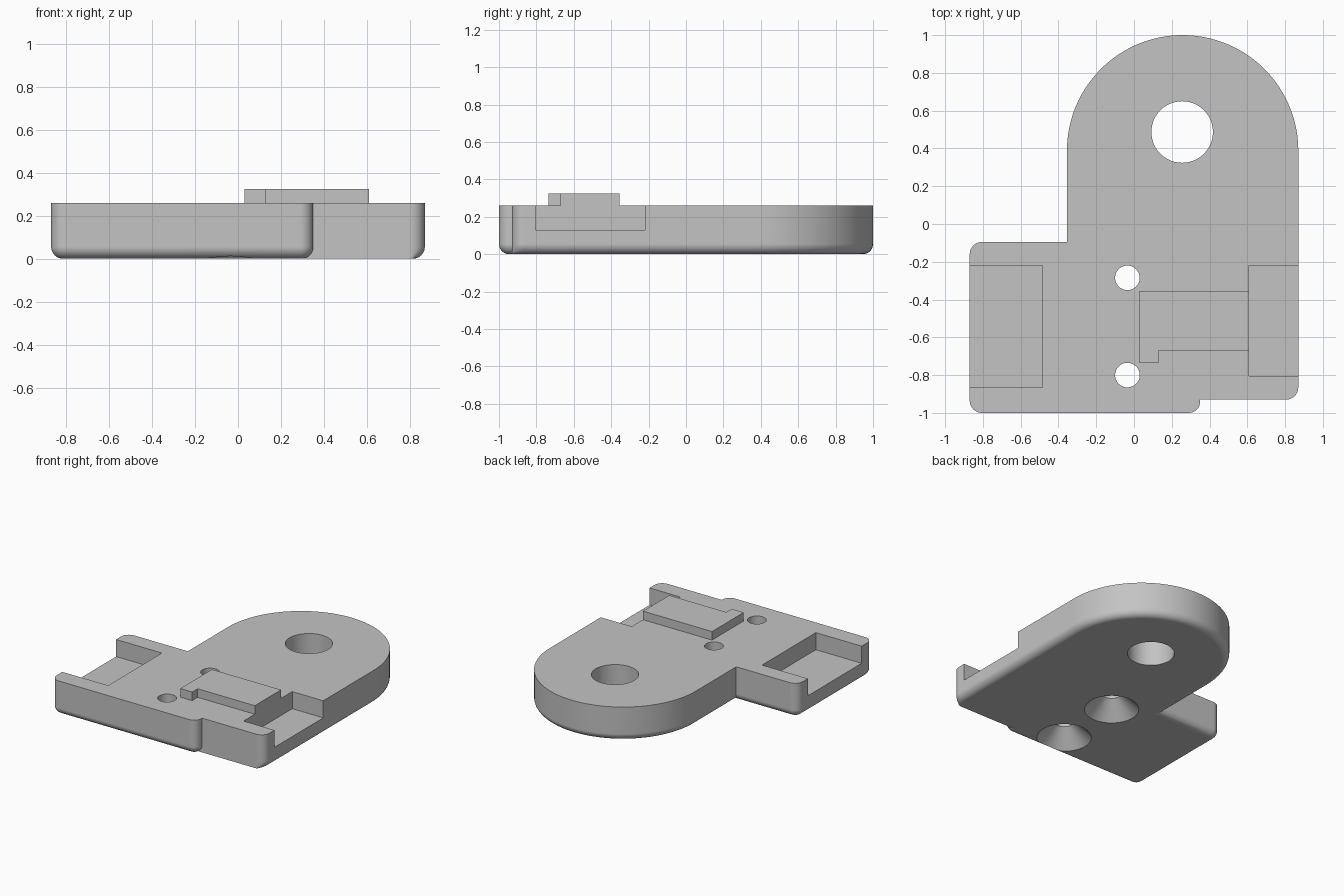
import bpy, bmesh, math

if "Cube" in bpy.data.objects:
    bpy.data.objects.remove(bpy.data.objects["Cube"], do_unlink=True)

grey = bpy.data.materials.new("plain_grey")
grey.use_nodes = True
grey.diffuse_color = (0.55, 0.55, 0.55, 1)
grey.node_tree.nodes["Principled BSDF"].inputs["Base Color"].default_value = (0.55, 0.55, 0.55, 1)

THICK, FILLET, CORNER = 0.26, 0.055, 0.065
XMAX, STEP_X, STEP_Y = 0.87, 0.35, -0.93
LOBE_X, SHOULDER_Y = -0.355, -0.095


def loft(name, rings):
    """Closed solid from stacked rings of (x, y, z) points."""
    bm = bmesh.new()
    loops = [[bm.verts.new(p) for p in ring] for ring in rings]
    n = len(loops[0])
    for low, high in zip(loops, loops[1:]):
        for i in range(n):
            j = (i + 1) % n
            bm.faces.new((low[i], low[j], high[j], high[i]))
    bm.faces.new(loops[0][::-1])
    bm.faces.new(loops[-1])
    bmesh.ops.recalc_face_normals(bm, faces=bm.faces)
    mesh = bpy.data.meshes.new(name)
    bm.to_mesh(mesh)
    bm.free()
    mesh.materials.append(grey)
    obj = bpy.data.objects.new(name, mesh)
    bpy.context.collection.objects.link(obj)
    return obj


def prism(name, points, z0, z1):
    return loft(name, [[(x, y, z) for x, y in points] for z in (z0, z1)])


def box(name, x0, x1, y0, y1, z0, z1):
    return prism(name, [(x0, y0), (x1, y0), (x1, y1), (x0, y1)], z0, z1)


def arc(cx, cy, rx, ry, start, end, steps):
    angles = [math.radians(start + (end - start) * i / steps) for i in range(steps + 1)]
    return [(cx + rx * math.cos(a), cy + ry * math.sin(a)) for a in angles]


def turned(name, cx, cy, profile):
    """Round solid from (radius, z) pairs."""
    return loft(name, [[(x, y, z) for x, y in arc(cx, cy, r, r, 0, 352.5, 47)]
                       for r, z in profile])


def outline(d):
    """Plate outline, drawn in by d; the stepped front edge stays put."""
    c, r = CORNER, CORNER - d
    lobe_r = (XMAX - LOBE_X) / 2
    pts = arc(-XMAX + c, -1 + c, r, r, 180, 270, 8)
    pts += arc(STEP_X - 0.06, -0.94, 0.06 - d, 0.06 - d, 270, 360, 8)
    pts += [(STEP_X - d, STEP_Y)]
    pts += arc(XMAX - c, STEP_Y + c, r, c, 270, 360, 8)
    pts += arc(XMAX - lobe_r, 1 - lobe_r, lobe_r - d, lobe_r - d, 0, 180, 64)
    pts += [(LOBE_X + d, SHOULDER_Y - d)]
    pts += arc(-XMAX + c, SHOULDER_Y - c, r, r, 90, 180, 8)
    return pts


# Plate with a rounded lower edge
rings = []
for i in range(9):
    a = math.radians(90 * i / 8)
    inset, z = FILLET * (1 - math.sin(a)), FILLET * (1 - math.cos(a))
    rings.append([(x, y, z) for x, y in outline(inset)])
rings.append([(x, y, THICK) for x, y in outline(0)])
plate = loft("base_plate", rings)

# Side pockets, main hole and countersunk screw holes
cutters = [
    box("right_pocket", -1, -0.485, -0.865, -0.22, THICK / 2, 0.5),
    box("left_pocket", 0.61, 1, -0.805, -0.22, THICK / 2, 0.5),
    turned("main_hole", 0.255, 0.487, [(0.163, -0.1), (0.163, 0.5)]),
]
for y in (-0.285, -0.80):
    cutters.append(turned("screw_hole", -0.035, y,
                          [(0.29, -0.1), (0.065, 0.125), (0.065, 0.5)]))

bpy.context.view_layer.objects.active = plate
for cutter in cutters:
    cutter.hide_render = True
    mod = plate.modifiers.new("cut", "BOOLEAN")
    mod.operation, mod.solver, mod.object = "DIFFERENCE", "EXACT", cutter
    bpy.ops.object.modifier_apply(modifier=mod.name)
    bpy.data.objects.remove(cutter, do_unlink=True)

# Raised L-shaped tab
prism("raised_tab", [(0.03, -0.735), (0.13, -0.735), (0.13, -0.67),
                     (0.61, -0.67), (0.61, -0.355), (0.03, -0.355)], THICK, 0.325)

# Smooth the curved walls, keep the edges crisp
bpy.ops.object.select_all(action="DESELECT")
plate.select_set(True)
bpy.context.view_layer.objects.active = plate
bpy.ops.object.shade_smooth_by_angle(angle=math.radians(30))
weighted = plate.modifiers.new("weighted_normals", "WEIGHTED_NORMAL")
weighted.keep_sharp = True
